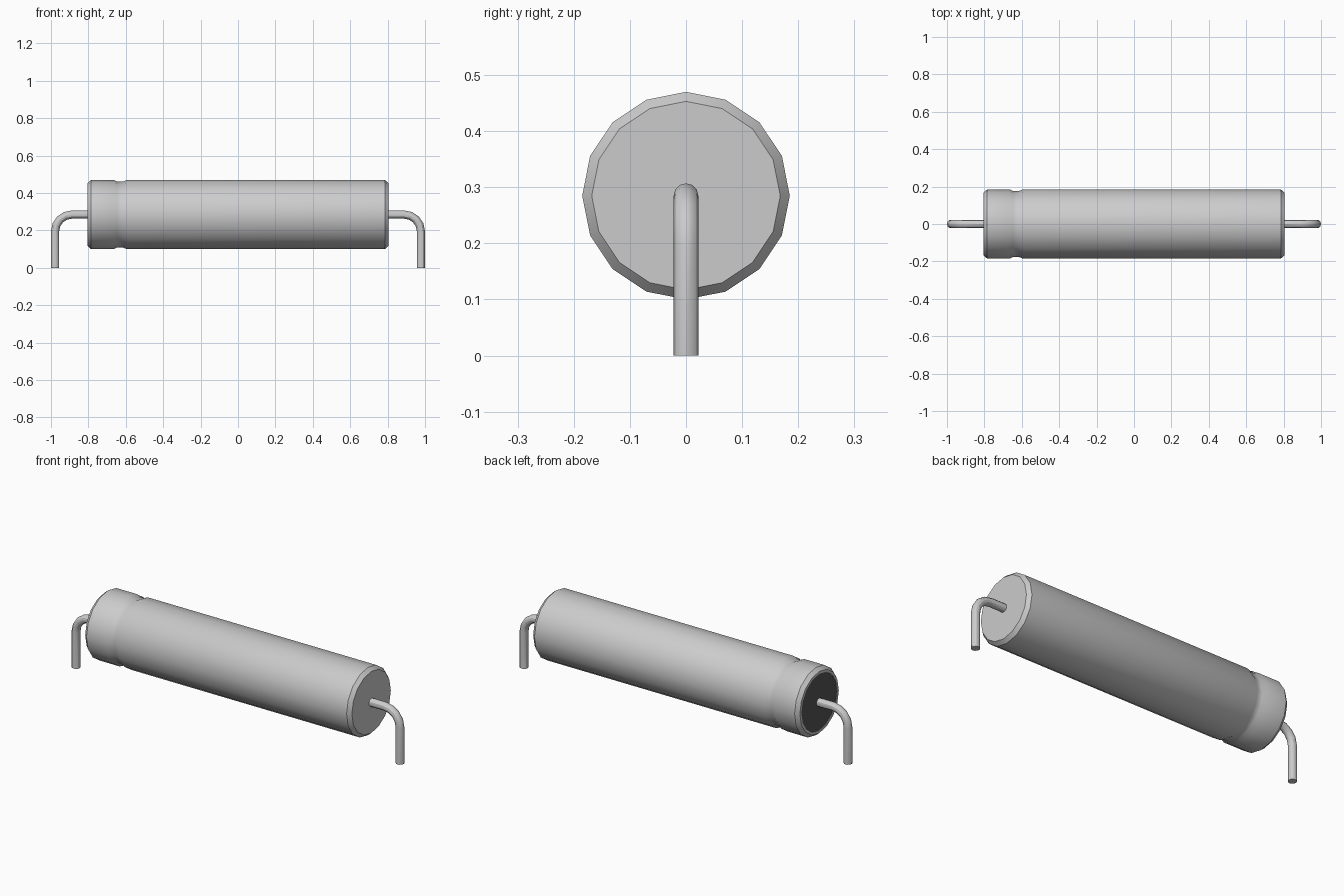
import bpy, bmesh, math

cube = bpy.data.objects.get("Cube")
if cube:
    bpy.data.objects.remove(cube, do_unlink=True)

AXIS_Z = 0.285


def material(name, rgb):
    mat = bpy.data.materials.new(name)
    mat.use_nodes = True
    mat.diffuse_color = (*rgb, 1)
    mat.node_tree.nodes["Principled BSDF"].inputs["Base Color"].default_value = (*rgb, 1)
    return mat


metal = material("light grey", (0.6, 0.6, 0.6))
rubber = material("dark rubber", (0.09, 0.09, 0.09))


def tube(name, rings, sides, mat, mirror=1):
    """Skin a capped tube through rings of (x, z, radius, downward tilt)."""
    bm = bmesh.new()
    loops = []
    for x, z, r, tilt in rings:
        loop = []
        for i in range(sides):
            a = 2 * math.pi * i / sides
            up = r * math.sin(a)
            loop.append(bm.verts.new((mirror * (x + up * math.sin(tilt)),
                                      r * math.cos(a),
                                      z + up * math.cos(tilt))))
        loops.append(loop)
    for a, b in zip(loops, loops[1:]):
        for i in range(sides):
            j = (i + 1) % sides
            bm.faces.new((a[i], a[j], b[j], b[i]))
    bm.faces.new(loops[0])
    bm.faces.new(loops[-1])
    bmesh.ops.recalc_face_normals(bm, faces=bm.faces)
    mesh = bpy.data.meshes.new(name)
    bm.to_mesh(mesh)
    bm.free()
    mesh.materials.append(mat)
    obj = bpy.data.objects.new(name, mesh)
    bpy.context.collection.objects.link(obj)
    bpy.ops.object.select_all(action="DESELECT")
    obj.select_set(True)
    bpy.context.view_layer.objects.active = obj
    bpy.ops.object.shade_smooth_by_angle(angle=math.radians(30))
    return obj


# Can: chamfered ends, crimped groove, shallow recess for the seal
profile = [(-0.80, 0.155), (-0.805, 0.155), (-0.805, 0.168), (-0.785, 0.185),
           (-0.665, 0.185), (-0.645, 0.176), (-0.615, 0.176), (-0.595, 0.185),
           (0.785, 0.185), (0.805, 0.168)]
can = tube("can", [(x, AXIS_Z, r, 0) for x, r in profile], 16, metal)

# Seal disc in the crimped end
tube("end_seal", [(x, AXIS_Z, 0.154, 0) for x in (-0.803, -0.795)], 16, rubber)

# Bent wire leads
WIRE, BEND, STEPS = 0.022, 0.09, 4
bend_x, bend_z = 1 - WIRE - BEND, AXIS_Z - BEND
path = [(0.79, AXIS_Z, WIRE, 0)]
for k in range(STEPS + 1):
    t = math.pi / 2 * k / STEPS
    path.append((bend_x + BEND * math.sin(t), bend_z + BEND * math.cos(t), WIRE, t))
path.append((1 - WIRE, 0, WIRE, math.pi / 2))
for name, side in (("left_lead", 1), ("right_lead", -1)):
    tube(name, path, 12, metal, side)
